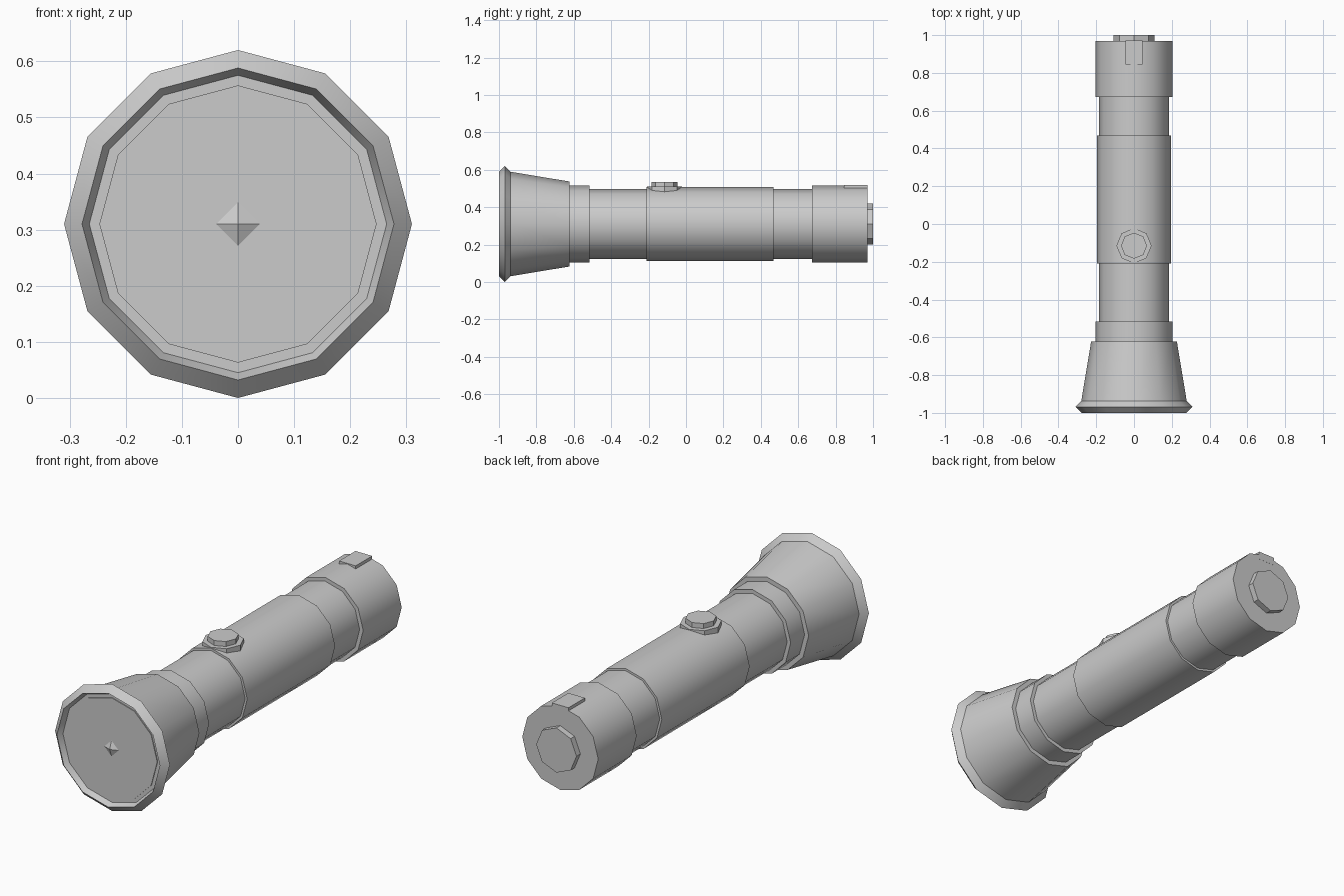
import bpy
import bmesh
from math import sin, cos, pi, radians
from mathutils import Vector

cube = bpy.data.objects.get("Cube")
if cube:
    bpy.data.objects.remove(cube, do_unlink=True)

AXIS_Z = 0.31  # height of the torch's long axis

grey = bpy.data.materials.new("grey")
grey.use_nodes = True
colour = (0.6, 0.6, 0.6, 1)
grey.diffuse_color = colour
grey.node_tree.nodes["Principled BSDF"].inputs["Base Color"].default_value = colour


def finish(name, bm):
    """Turn a bmesh into a smooth-by-angle object."""
    bmesh.ops.recalc_face_normals(bm, faces=bm.faces)
    mesh = bpy.data.meshes.new(name)
    bm.to_mesh(mesh)
    bm.free()
    mesh.materials.append(grey)
    obj = bpy.data.objects.new(name, mesh)
    bpy.context.collection.objects.link(obj)
    bpy.ops.object.select_all(action="DESELECT")
    obj.select_set(True)
    bpy.context.view_layer.objects.active = obj
    bpy.ops.object.shade_smooth_by_angle(angle=radians(35))
    return obj


def lathe(name, profile, sides=12, upright=False, centre=(0, 0, AXIS_Z)):
    """Spin (position, radius) points round the y axis, or z if upright."""
    bm = bmesh.new()
    rings = []
    for pos, r in profile:
        ring = []
        for i in range(1 if r == 0 else sides):
            a = 2 * pi * i / sides
            u, v = r * sin(a), r * cos(a)
            p = Vector((u, v, pos)) if upright else Vector((u, pos, v))
            ring.append(bm.verts.new(p + Vector(centre)))
        rings.append(ring)
    for a, b in zip(rings, rings[1:]):
        for i in range(sides):
            j = (i + 1) % sides
            if len(b) == 1:
                bm.faces.new((a[i], a[j], b[0]))
            else:
                bm.faces.new((a[i], a[j], b[j], b[i]))
    for ring in (rings[0], rings[-1]):
        if len(ring) > 1:
            bm.faces.new(ring)
    return finish(name, bm)


# Head: rim with a recessed front, flared cone, lens and bulb
lathe("bezel", [(-0.972, 0.265), (-1, 0.278), (-0.968, 0.31), (-0.937, 0.279)])
lathe("head_cone", [(-0.937, 0.279), (-0.622, 0.227)])
lathe("lens", [(-0.96, 0.247), (-0.976, 0.247)])
lathe("bulb", [(-0.974, 0.044), (-0.99, 0)], sides=4)

# Barrel sections
lathe("collar", [(-0.64, 0.205), (-0.515, 0.205)])
lathe("front_tube", [(-0.53, 0.186), (-0.2, 0.186)])
lathe("grip", [(-0.21, 0.197), (0.468, 0.197)])
lathe("rear_tube", [(0.45, 0.186), (0.69, 0.186)])
lathe("tail_cap", [(0.673, 0.205), (0.97, 0.205)])
lathe("tail_knob", [(0.95, 0.109), (1, 0.109)], sides=8)

# Switch on top
switch = (0, -0.115, 0)
lathe("switch_base", [(0.46, 0.093), (0.51, 0.093)], 8, True, switch)
lathe("switch_button", [(0.5, 0.069), (0.534, 0.069)], 8, True, switch)

# Flat tab on the tail cap
tab = bmesh.new()
bmesh.ops.create_cube(tab, size=1)
bmesh.ops.scale(tab, vec=(0.09, 0.127, 0.04), verts=tab.verts)
bmesh.ops.translate(tab, vec=(0, 0.907, 0.498), verts=tab.verts)
finish("tail_tab", tab)
